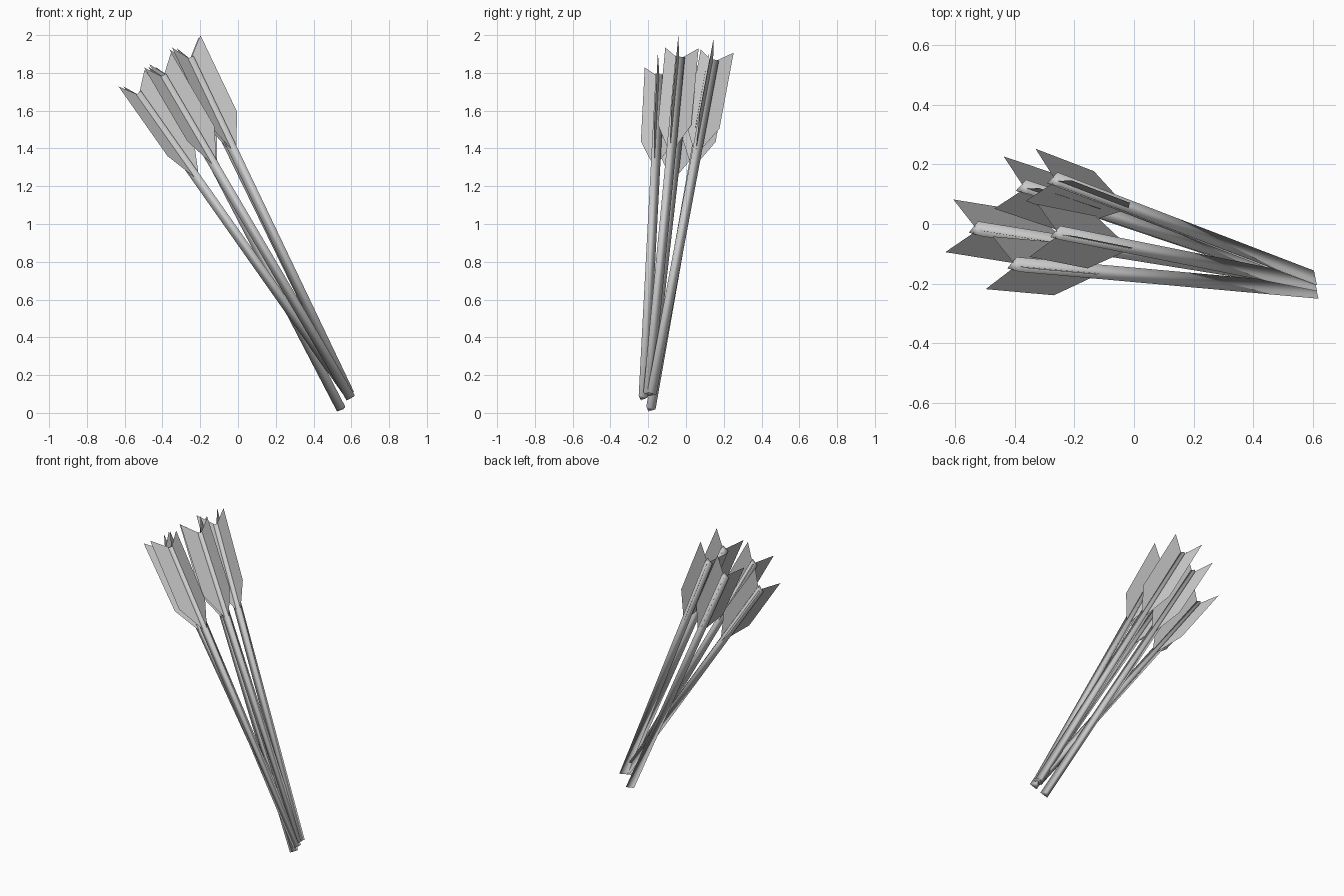
import bpy, bmesh, math
from mathutils import Vector

if "Cube" in bpy.data.objects:
    bpy.data.objects.remove(bpy.data.objects["Cube"])

SIDES, RADIUS, TWIST = 3, 0.03, math.radians(77)
VANE_TWIST = math.radians(-7)

# tip (lower end) and nock (upper end) of each arrow
ARROWS = [
    ((0.59, -0.20, 0.10), (-0.53, -0.02, 1.69)),
    ((0.595, -0.205, 0.10), (-0.255, -0.035, 1.88)),
    ((0.55, -0.19, 0.02), (-0.37, 0.12, 1.79)),
    ((0.60, -0.23, 0.08), (-0.40, -0.14, 1.785)),
    ((0.595, -0.185, 0.10), (-0.265, 0.145, 1.865)),
]

# vane outline: (distance along the shaft from the nock, distance from the axis)
VANE = [(-0.55, 0.01), (-0.37, 0.103), (0.083, 0.103), (0.0, 0.01)]


def make_object(name, bm):
    mesh = bpy.data.meshes.new(name)
    bm.to_mesh(mesh)
    bm.free()
    obj = bpy.data.objects.new(name, mesh)
    bpy.context.collection.objects.link(obj)
    return obj


def build_arrow(i, tip, nock):
    tip, nock = Vector(tip), Vector(nock)
    axis = (nock - tip).normalized()
    side = (Vector((0, 1, 0)) - axis * axis.y).normalized()
    up = side.cross(axis).normalized()

    def radial(a):
        return up * math.cos(a) + side * math.sin(a)

    # three-sided, smooth shaded shaft
    bm = bmesh.new()
    rings = [[bm.verts.new(p + radial(TWIST + math.tau * k / SIDES) * RADIUS)
              for k in range(SIDES)] for p in (tip, nock)]
    for k in range(SIDES):
        n = (k + 1) % SIDES
        bm.faces.new((rings[0][k], rings[0][n], rings[1][n], rings[1][k]))
    for ring in rings:
        bm.faces.new(ring)
    bmesh.ops.recalc_face_normals(bm, faces=bm.faces)
    for f in bm.faces:
        f.smooth = True
    make_object(f"arrow_shaft_{i}", bm)

    # three flat vanes around the shaft
    bm = bmesh.new()
    for v in range(3):
        out = radial(VANE_TWIST + math.tau * v / 3)
        bm.faces.new([bm.verts.new(nock + axis * t + out * r) for t, r in VANE])
    make_object(f"arrow_vanes_{i}", bm)


for i, (tip, nock) in enumerate(ARROWS, 1):
    build_arrow(i, tip, nock)
